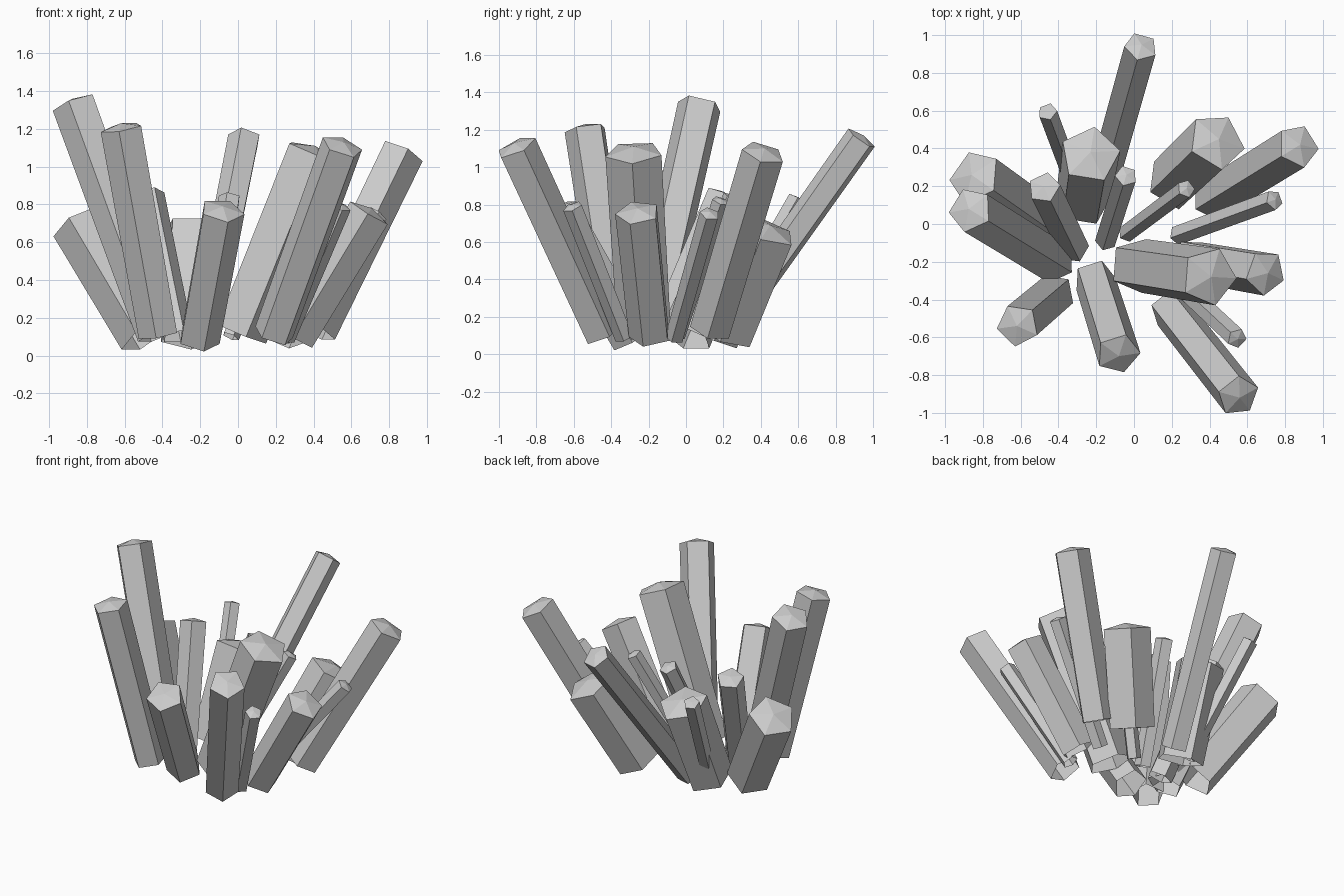
import bpy, bmesh, math
from mathutils import Vector

SIDES = 5


def crystal(i, base, tip, r, turn):
    """Five-sided open prism along base->tip, slightly wider at the top, with a low cap."""
    base, tip = Vector(base), Vector(tip)
    axis = (tip - base).normalized()
    side = Vector((0, 0, 1)).cross(axis).normalized()
    out = side.cross(axis)                     # points down and outward
    shoulder = tip - axis * r * 0.22
    bm = bmesh.new()

    def ring(centre, radius):
        verts = []
        for k in range(SIDES):
            a = math.tau * k / SIDES + turn
            verts.append(bm.verts.new(centre + radius * (out * math.cos(a) + side * math.sin(a))))
        return verts

    low, high = ring(base, r * 0.95), ring(shoulder, r)
    apex = bm.verts.new(tip)
    for k in range(SIDES):
        n = (k + 1) % SIDES
        bm.faces.new((low[k], low[n], high[n], high[k]))
        bm.faces.new((high[k], high[n], apex))
    mesh = bpy.data.meshes.new(f"crystal_{i:02d}")
    bm.to_mesh(mesh)
    bm.free()
    bpy.context.collection.objects.link(bpy.data.objects.new(f"crystal_{i:02d}", mesh))


F = math.pi  # corner turned towards the cluster centre (0 = outwards)

# base, tip, radius, turn
crystals = [
    # back group
    ((-0.17, 0.20, 0.11), (0.04, 0.95, 1.17), 0.09, F),
    ((-0.30, 0.17, 0.10), (-0.46, 0.60, 0.84), 0.052, F),
    ((-0.27, 0.13, 0.09), (-0.23, 0.38, 0.71), 0.162, 0),
    ((-0.15, -0.09, 0.10), (-0.04, 0.26, 0.85), 0.06, F),
    # left group
    ((-0.32, -0.13, 0.10), (-0.48, 0.20, 0.87), 0.088, F),
    ((-0.49, 0.00, 0.10), (-0.86, 0.26, 0.73), 0.152, F),
    ((-0.42, -0.20, 0.11), (-0.875, 0.08, 1.36), 0.122, F),
    ((-0.42, -0.37, 0.11), (-0.62, -0.54, 1.23), 0.115, F + 0.1),
    # front group
    ((-0.21, -0.29, 0.08), (-0.08, -0.70, 0.79), 0.12, 0),
    ((0.19, -0.45, 0.11), (0.56, -0.92, 1.13), 0.115, 0),
    ((0.25, -0.33, 0.09), (0.55, -0.61, 0.80), 0.055, F),
    # right group
    ((0.01, -0.22, 0.12), (0.41, -0.28, 1.11), 0.158, 0.08),
    ((0.30, -0.19, 0.10), (0.71, -0.26, 0.78), 0.122, -0.2),
    ((0.23, -0.06, 0.09), (0.75, 0.13, 0.76), 0.055, F),
    ((0.41, 0.13, 0.13), (0.88, 0.42, 1.10), 0.12, F),
    ((0.21, 0.22, 0.11), (0.45, 0.45, 0.69), 0.16, 0.3),
    ((-0.04, -0.05, 0.10), (0.28, 0.19, 0.83), 0.05, F),
]
for i, c in enumerate(crystals, 1):
    crystal(i, *c)
